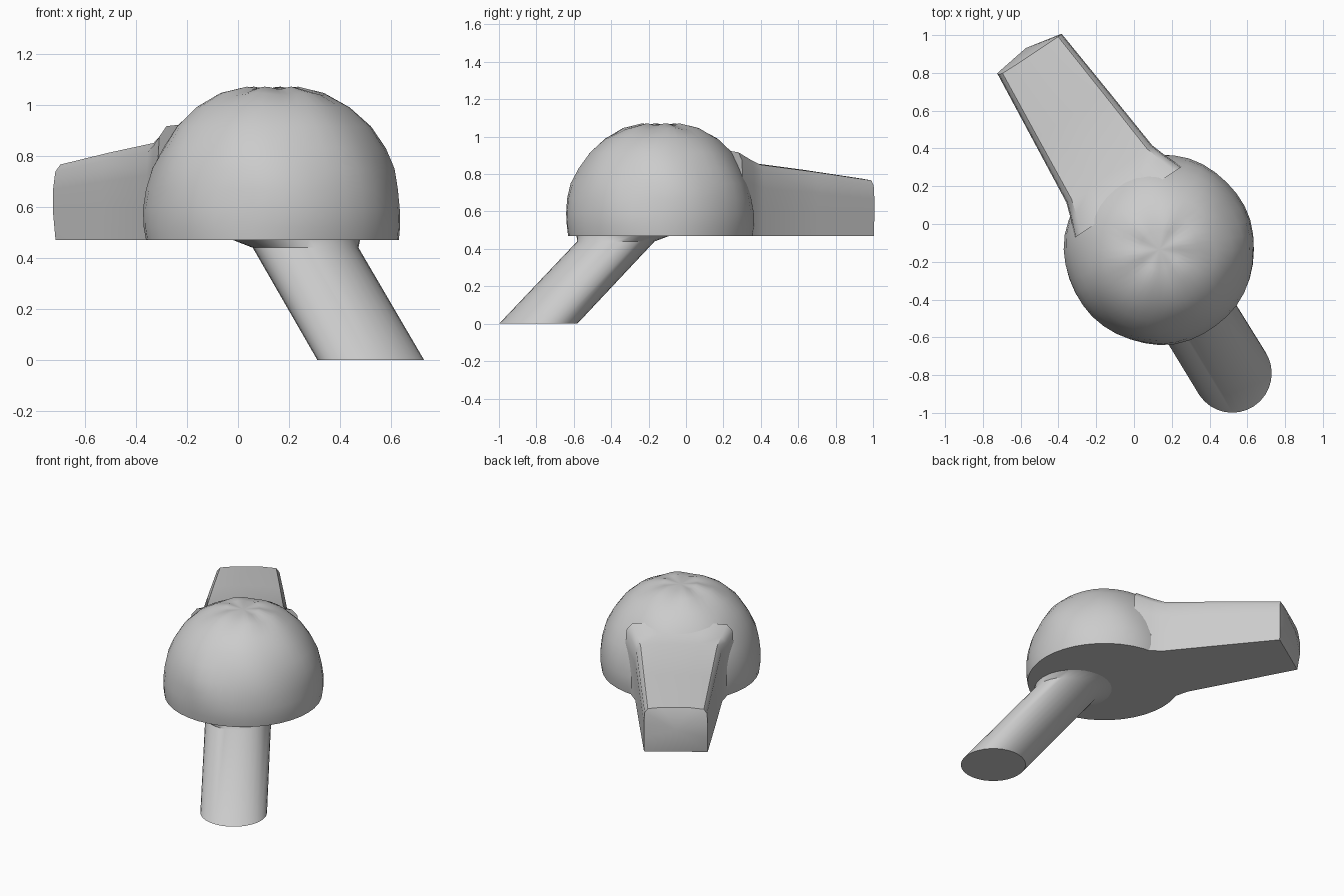
import bpy, bmesh, math
from mathutils import Vector

if "Cube" in bpy.data.objects:
    bpy.data.objects.remove(bpy.data.objects["Cube"])

CX, CY, BASE = 0.135, -0.135, 0.47       # dome centre and underside height
AXIS = Vector((-0.553, 0.833))           # direction of the handle in plan
SIDE = Vector((0.833, 0.553))


def loft(name, rings, start=None, end=None):
    """Skin equal-length rings; each end gets an n-gon or a fan to a point."""
    bm = bmesh.new()
    vs = [[bm.verts.new(p) for p in ring] for ring in rings]
    n = len(vs[0])
    for a, b in zip(vs, vs[1:]):
        for i in range(n):
            j = (i + 1) % n
            bm.faces.new((a[i], a[j], b[j], b[i]))
    for ring, tip in ((vs[0], start), (vs[-1], end)):
        if tip is None:
            bm.faces.new(ring)
        else:
            t = bm.verts.new(tip)
            for i in range(n):
                bm.faces.new((ring[i], ring[(i + 1) % n], t))
    bmesh.ops.recalc_face_normals(bm, faces=bm.faces)
    mesh = bpy.data.meshes.new(name)
    bm.to_mesh(mesh)
    bm.free()
    ob = bpy.data.objects.new(name, mesh)
    bpy.context.collection.objects.link(ob)
    bpy.ops.object.select_all(action='DESELECT')
    ob.select_set(True)
    bpy.context.view_layer.objects.active = ob
    bpy.ops.object.shade_smooth_by_angle(angle=math.radians(42))
    return ob


def circle(x, y, z, r, n=32):
    return [(x + r * math.cos(math.tau * i / n), y + r * math.sin(math.tau * i / n), z)
            for i in range(n)]


# Dome: gently lumpy cap with a shallow dimple at the crown
profile = [(0.495, 0.47), (0.502, 0.52), (0.503, 0.59), (0.493, 0.67), (0.474, 0.75),
           (0.436, 0.83), (0.38, 0.915), (0.30, 0.99), (0.205, 1.042), (0.105, 1.066)]
dome_rings = []
for r, z in profile:
    ring = []
    lump = 0.009 * math.sin(math.pi * (z - BASE) / 0.6)
    groove = 0.005 if z > 1.0 else 0
    for i in range(40):
        a = math.tau * i / 40
        rr = r + lump * math.sin(5 * a + 9 * z) * math.cos(2 * a)
        ring.append((CX + rr * math.cos(a), CY + rr * math.sin(a),
                     z + groove * math.sin(6 * a)))
    dome_rings.append(ring)
loft("dome", dome_rings, end=(CX, CY, 1.055))

# Handle: tapering block with softened top edges, flaring into the dome
section = [(-1, 0), (-1, 0.35), (-1, 0.65), (-0.98, 0.88), (-0.88, 0.97), (-0.45, 1.0),
           (0.45, 1.0), (0.88, 0.97), (0.98, 0.88), (1, 0.65), (1, 0.35), (1, 0)]


def handle_ring(along, width, top, bulge=0):
    ring = []
    for u, v in section:
        d = along + bulge * math.sin(math.pi * v) * (1 if u < 0 else 0.2)
        p = Vector((CX, CY)) + AXIS * d + SIDE * (u * width)
        ring.append((p.x, p.y, BASE + v * (top - BASE)))
    return ring


loft("handle", [handle_ring(0.30, 0.34, 0.93), handle_ring(0.40, 0.30, 0.89),
                handle_ring(0.48, 0.273, 0.862), handle_ring(0.85, 0.238, 0.822),
                handle_ring(1.235, 0.20, 0.775, 0.02)],
     end=(CX + AXIS.x * 1.28, CY + AXIS.y * 1.28, 0.64))

# Leg: slanted round post with level ends and a small flare under the dome
loft("leg", [circle(0.52, -0.79, 0, 0.209), circle(0.265, -0.375, 0.44, 0.207),
             circle(0.228, -0.335, BASE + 0.001, 0.25)])
